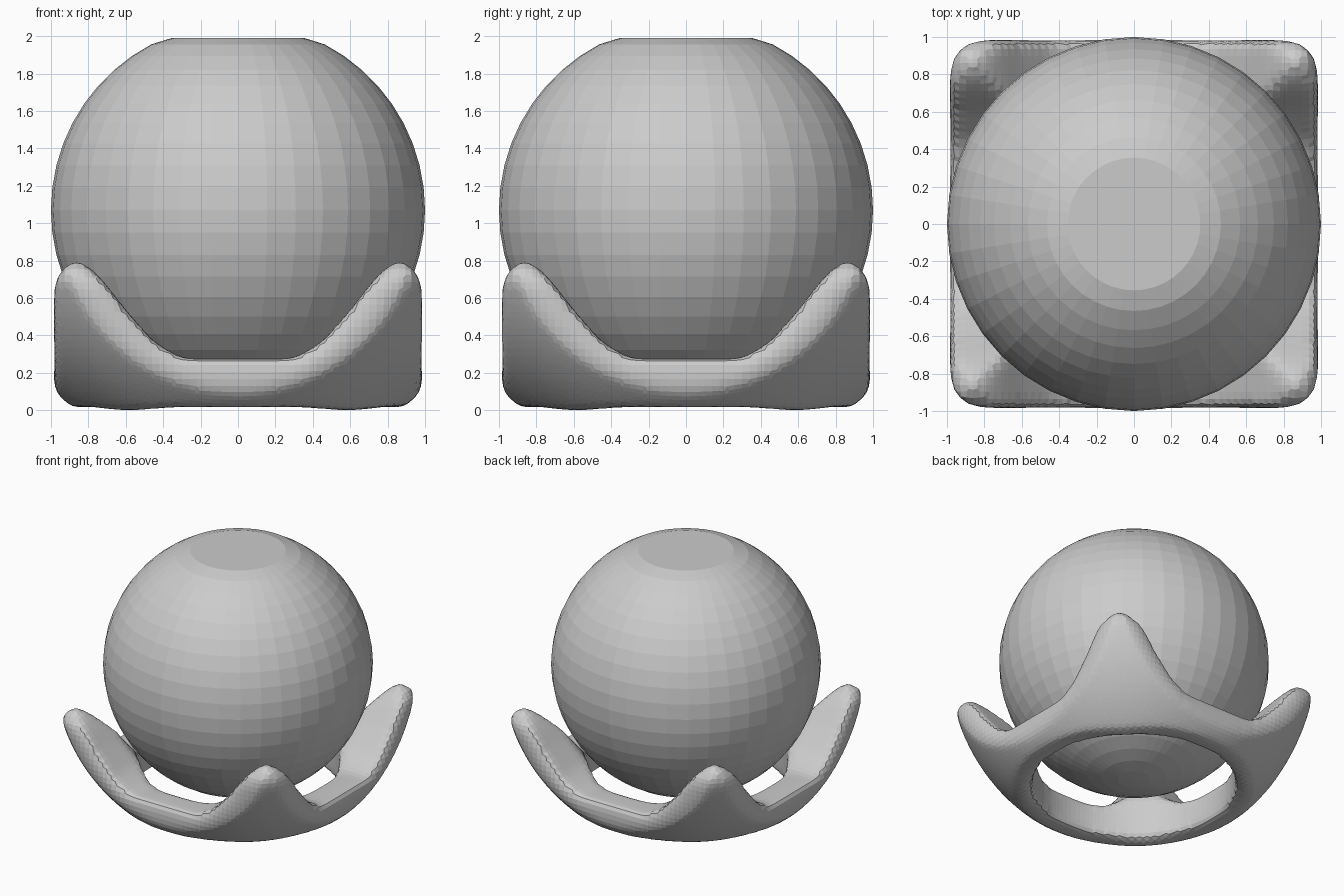
import bpy, bmesh, math
from mathutils import Matrix, Vector

if "Cube" in bpy.data.objects:
    bpy.data.objects.remove(bpy.data.objects["Cube"], do_unlink=True)

grey = bpy.data.materials.new("plain_grey")
grey.use_nodes = True
grey.diffuse_color = (0.6, 0.6, 0.6, 1)
grey.node_tree.nodes["Principled BSDF"].inputs["Base Color"].default_value = (0.6, 0.6, 0.6, 1)

CENTRE = Vector((0, 0, 1.07))


def finish(bm, name):
    bmesh.ops.recalc_face_normals(bm, faces=bm.faces)
    mesh = bpy.data.meshes.new(name)
    bm.to_mesh(mesh)
    bm.free()
    mesh.materials.append(grey)
    obj = bpy.data.objects.new(name, mesh)
    bpy.context.collection.objects.link(obj)
    return obj


def ball(name, radius, detail):
    bm = bmesh.new()
    bmesh.ops.create_icosphere(bm, subdivisions=detail, radius=radius,
                               matrix=Matrix.Translation(CENTRE))
    return finish(bm, name)


def prism(name, half, angle):
    """Extrude a mirrored side profile through the whole depth."""
    outline = half + [(-x, z) for x, z in reversed(half)]
    bm = bmesh.new()
    face = bm.faces.new([bm.verts.new((x, -0.985, z)) for x, z in outline])
    out = bmesh.ops.extrude_face_region(bm, geom=[face])
    moved = [v for v in out["geom"] if isinstance(v, bmesh.types.BMVert)]
    bmesh.ops.translate(bm, verts=moved, vec=(0, 1.97, 0))
    bmesh.ops.rotate(bm, verts=bm.verts, matrix=Matrix.Rotation(angle, 3, "Z"))
    return finish(bm, name)


def boolean(obj, cutter, operation):
    cutter.hide_render = True
    mod = obj.modifiers.new(cutter.name, "BOOLEAN")
    mod.object, mod.operation, mod.solver = cutter, operation, "EXACT"


# Orb: round ball with a flat top
bm = bmesh.new()
bmesh.ops.create_uvsphere(bm, u_segments=40, v_segments=26, radius=1.0,
                          matrix=Matrix.Translation(CENTRE))
for v in bm.verts:
    v.co.z = min(v.co.z, 1.99)
finish(bm, "orb")

# Stand: two crossed notched profiles, hollowed and rounded by balls
half = [(0.0, 0.03), (0.35, 0.03), (0.65, 0.0), (0.88, 0.01), (0.95, 0.05),
        (0.985, 0.14), (0.985, 0.68), (0.94, 0.78), (0.86, 0.82), (0.78, 0.77),
        (0.70, 0.68), (0.60, 0.55), (0.45, 0.38), (0.30, 0.29), (0.0, 0.285)]
half = half[1:-1]
stand = prism("stand", half, 0)
cross = prism("cross_profile", half, math.pi / 2)
outer = ball("outer_bowl", 1.37, 5)
inner = ball("inner_bowl", 1.02, 5)
bm = bmesh.new()
bmesh.ops.create_cone(bm, cap_ends=True, segments=48, radius1=0.75, radius2=0.75, depth=2)
hole = finish(bm, "floor_hole")
boolean(stand, cross, "INTERSECT")
boolean(stand, outer, "INTERSECT")
boolean(stand, inner, "DIFFERENCE")
boolean(stand, hole, "DIFFERENCE")

# Soften the stand into an even, faceted skin
remesh = stand.modifiers.new("skin", "REMESH")
remesh.mode, remesh.voxel_size = "VOXEL", 0.04
smooth = stand.modifiers.new("soften", "SMOOTH")
smooth.factor, smooth.iterations = 0.5, 6

# Bake the stand and drop its cutters
baked = bpy.data.meshes.new_from_object(
    stand.evaluated_get(bpy.context.evaluated_depsgraph_get()))
stand.modifiers.clear()
stand.data = baked
baked.materials.clear()
baked.materials.append(grey)
for p in baked.polygons:
    p.material_index = 0
    p.use_smooth = False
for helper in (cross, outer, inner, hole):
    bpy.data.objects.remove(helper, do_unlink=True)

# Rest the stand on the ground
low = min(v.co.z for v in baked.vertices)
for v in baked.vertices:
    v.co.z -= low
